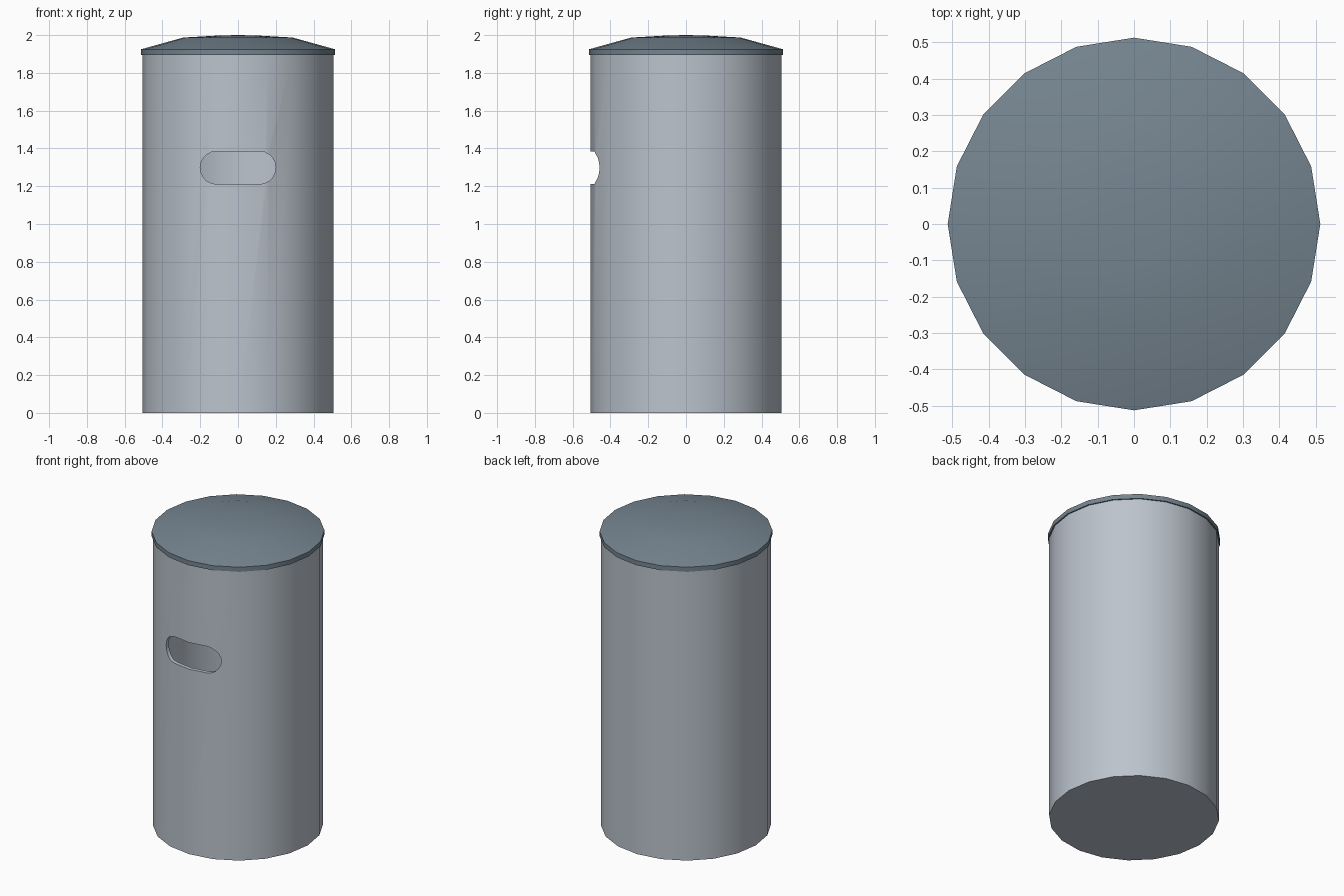
import bpy
import bmesh
from math import pi, radians, sin, cos

SIDES = 20

default = bpy.data.objects.get("Cube")
if default:
    bpy.data.objects.remove(default, do_unlink=True)


def material(name, rgb):
    mat = bpy.data.materials.new(name)
    mat.use_nodes = True
    mat.diffuse_color = (*rgb, 1)
    shader = next(n for n in mat.node_tree.nodes if n.type == "BSDF_PRINCIPLED")
    shader.inputs["Base Color"].default_value = (*rgb, 1)
    shader.inputs["Roughness"].default_value = 0.6
    return mat


def add_object(name, bm, mat):
    bmesh.ops.recalc_face_normals(bm, faces=bm.faces)
    mesh = bpy.data.meshes.new(name)
    bm.to_mesh(mesh)
    bm.free()
    mesh.materials.append(mat)
    obj = bpy.data.objects.new(name, mesh)
    bpy.context.collection.objects.link(obj)
    return obj


def lathe(name, profile, mat):
    """Turn a (radius, height) profile around the z axis."""
    bm = bmesh.new()
    verts = [bm.verts.new((r, 0, z)) for r, z in profile]
    edges = [bm.edges.new(pair) for pair in zip(verts, verts[1:])]
    bmesh.ops.spin(bm, geom=verts + edges, cent=(0, 0, 0), axis=(0, 0, 1),
                   angle=2 * pi, steps=SIDES)
    bmesh.ops.remove_doubles(bm, verts=bm.verts, dist=0.0005)
    return add_object(name, bm, mat)


def slot_prism(name, half_width, radius, height, y_front, y_back, mat):
    """Rounded slot outline in the xz plane, extruded along y."""
    bm = bmesh.new()
    outline = []
    steps = 10
    for side, start in ((1, -pi / 2), (-1, pi / 2)):
        for i in range(steps + 1):
            a = start + pi * i / steps
            x = side * (half_width - radius) + radius * cos(a)
            outline.append(bm.verts.new((x, y_front, height + radius * sin(a))))
    face = bm.faces.new(outline)
    new = bmesh.ops.extrude_face_region(bm, geom=[face])["geom"]
    moved = [v for v in new if isinstance(v, bmesh.types.BMVert)]
    bmesh.ops.translate(bm, verts=moved, vec=(0, y_back - y_front, 0))
    return add_object(name, bm, mat)


def activate(obj):
    bpy.ops.object.select_all(action="DESELECT")
    obj.select_set(True)
    bpy.context.view_layer.objects.active = obj


light_steel = material("light steel", (0.50, 0.55, 0.61))
slate_grey = material("slate grey", (0.18, 0.235, 0.28))

# Hollow drum with a floor
body = lathe("bin_body", [(0, 0), (0.505, 0), (0.505, 1.9), (0.48, 1.9),
                          (0.48, 0.03), (0, 0.03)], light_steel)

# Shallow domed lid with a short rim
lid = lathe("bin_lid", [(0, 1.895), (0.513, 1.895), (0.513, 1.925),
                        (0.29, 1.987), (0.1, 1.998), (0, 2.0)], slate_grey)

# Rounded opening through the front wall
cutter = slot_prism("slot_cutter", 0.2, 0.087, 1.298, -0.7, -0.25, light_steel)
cutter.hide_render = True
cut = body.modifiers.new("slot", "BOOLEAN")
cut.operation = "DIFFERENCE"
cut.solver = "EXACT"
cut.object = cutter
activate(body)
bpy.ops.object.modifier_apply(modifier=cut.name)
bpy.data.objects.remove(cutter, do_unlink=True)

# Smooth round walls, crisp rims
for part in (body, lid):
    activate(part)
    bpy.ops.object.shade_smooth_by_angle(angle=radians(30))
